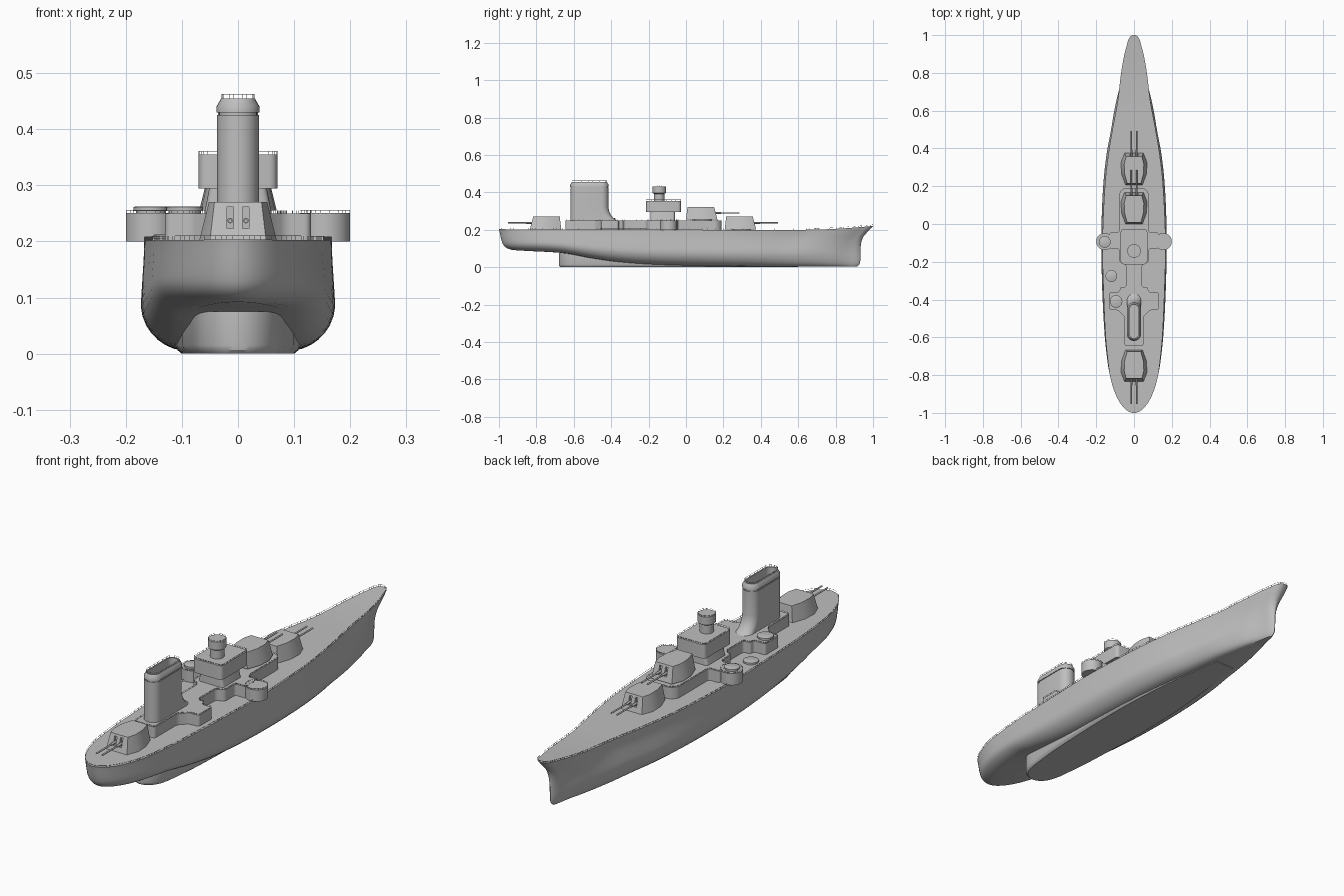
import bpy, bmesh
from math import sin, cos, pi, sqrt, radians
from mathutils import Vector, Matrix

old = bpy.data.objects.get("Cube")
if old:
    bpy.data.objects.remove(old, do_unlink=True)

grey = bpy.data.materials.new("naval grey")
grey.use_nodes = True
grey.diffuse_color = (0.52, 0.52, 0.52, 1)
grey.node_tree.nodes["Principled BSDF"].inputs["Base Color"].default_value = (0.52, 0.52, 0.52, 1)


def make(name, bm):
    bmesh.ops.recalc_face_normals(bm, faces=bm.faces)
    me = bpy.data.meshes.new(name)
    bm.to_mesh(me)
    bm.free()
    me.materials.append(grey)
    ob = bpy.data.objects.new(name, me)
    bpy.context.collection.objects.link(ob)
    return ob


def loft(name, rings, caps=True, weld=False):
    """Skin a list of closed rings of equal length."""
    bm = bmesh.new()
    rows = [[bm.verts.new(p) for p in r] for r in rings]
    n = len(rows[0])
    for a, b in zip(rows, rows[1:]):
        for i in range(n):
            j = (i + 1) % n
            bm.faces.new((a[i], a[j], b[j], b[i]))
    if caps:
        bm.faces.new(rows[0])
        bm.faces.new(rows[-1])
    if weld:
        bmesh.ops.remove_doubles(bm, verts=bm.verts, dist=0.0003)
    return make(name, bm)


def mirrored(half):
    return half + [(-x, y) for x, y in reversed(half) if abs(x) > 1e-6]


def prism(name, half, z0, z1, radius=0, taper=1):
    """Extrude a mirrored outline, rounding its upright corners."""
    pts = mirrored(half)
    ob = loft(name, [[(x, y, z0) for x, y in pts], [(x * taper, y, z1) for x, y in pts]])
    if radius:
        bm = bmesh.new()
        bm.from_mesh(ob.data)
        up = [e for e in bm.edges if abs(e.verts[0].co.z - e.verts[1].co.z) > 0.001]
        bmesh.ops.bevel(bm, geom=up, offset=radius, segments=4, profile=0.5,
                        affect='EDGES', clamp_overlap=True)
        bm.to_mesh(ob.data)
        bm.free()
    return ob


def circle(r, x, y, z, n=32):
    return [(x + r * cos(2 * pi * i / n), y + r * sin(2 * pi * i / n), z) for i in range(n)]


def drum(name, x, y, steps):
    return loft(name, [circle(r, x, y, z) for z, r in steps])


def curve(table, v):
    """Smooth interpolation through (position, value) pairs."""
    if v <= table[0][0]:
        return table[0][1]
    if v >= table[-1][0]:
        return table[-1][1]
    k = max(i for i in range(len(table) - 1) if table[i][0] <= v)

    def slope(i):
        a, b = table[max(i - 1, 0)], table[min(i + 1, len(table) - 1)]
        return (b[1] - a[1]) / (b[0] - a[0])
    (x0, y0), (x1, y1) = table[k], table[k + 1]
    h = x1 - x0
    s = (v - x0) / h
    return ((2*s**3 - 3*s*s + 1) * y0 + (s**3 - 2*s*s + s) * h * slope(k)
            + (3*s*s - 2*s**3) * y1 + (s**3 - s*s) * h * slope(k + 1))


def railing(name, pts, height=0.007, spacing=0.012, t=0.0007):
    """Posts and a top rail around a closed outline."""
    bm = bmesh.new()

    def bar(a, b):
        d = b - a
        m = (Matrix.Translation((a + b) / 2) @ d.to_track_quat('Z', 'Y').to_matrix().to_4x4()
             @ Matrix.Diagonal((t, t, d.length, 1)))
        bmesh.ops.create_cube(bm, size=1, matrix=m)
    up = Vector((0, 0, height))
    pts = [Vector(p) for p in pts]
    for a, b in zip(pts, pts[1:] + pts[:1]):
        if (b - a).length < 1e-4:
            continue
        bar(a + up, b + up)
        n = max(1, round((b - a).length / spacing))
        for i in range(n):
            p = a.lerp(b, i / n)
            bar(p, p + up)
    return make(name, bm)


def roof_outline(ob):
    face = max(ob.data.polygons, key=lambda f: f.center.z + f.area)
    return [ob.data.vertices[i].co for i in face.vertices]


# Hull
deck_w = [(-1, .115), (-.8, .13), (-.6, .15), (-.3, .163), (-.1, .167), (.2, .154), (.35, .138),
          (.5, .114), (.65, .086), (.8, .068), (.9, .05), (.96, .034), (1, .026)]
low_w = [(-1, .115), (-.8, .133), (-.6, .155), (-.3, .17), (0, .173), (.25, .163), (.42, .145),
         (.53, .125), (.68, .1), (.84, .06), (.93, .029), (1, .01)]
keel_z = [(-1, .092), (-.93, .088), (-.7, .075), (-.55, .05), (-.4, .029), (-.2, .014),
          (.1, .006), (.5, .003), (1, .003)]
deck_z = [(-1, .203), (.6, .2), (.8, .205), (1, .22)]
stern_y = [(0, -.93), (.1, -.96), (.3, -.98), (1, -1)]
bow_y = [(0, .915), (.08, .93), (.55, .935), (.75, .95), (.9, .98), (1, 1)]
levels = [1, .93, .85, .76, .66, .56, .46, .38, .3, .22, .15, .09, .05, .02, 0]


def hull_point(t, u):
    v = 2 * t - 1
    ys, yb = curve(stern_y, u), curve(bow_y, u)
    y = ys + t * (yb - ys)
    s = min(1, max(0, (u - .3) / .7))
    s = s * s * (3 - 2 * s)
    w = curve(low_w, v) * (1 - s) + curve(deck_w, v) * s
    w *= .55 + .45 * sqrt(1 - (1 - min(1, u / .42)) ** 2)
    w *= sqrt(max(0, 1 - (1 - min(1, (y - ys) / .25)) ** 2))
    w *= sqrt(max(0, 1 - (1 - min(1, (yb - y) / .03)) ** 2))
    z0 = curve(keel_z, v)
    return w, y, z0 + u * (curve(deck_z, v) - z0)


stations = [(1 - cos(pi * i / 72)) / 2 for i in range(73)]
sections = []
for t in stations:
    side = [hull_point(t, u) for u in levels]
    sections.append(side + [(-x, y, z) for x, y, z in reversed(side)])
loft("hull", sections, caps=False, weld=True)
edge = [s[0] for s in sections]
railing("deck_railing", edge + [(-x, y, z) for x, y, z in reversed(edge[1:-1])], spacing=.015)

# Keel block under the raised stern
keel_w = [(-.6, .078), (-.4, .1), (0, .112), (.3, .095), (.6, .05)]
half = []
for i in range(41):
    y = -.68 + 1.28 * (i / 40) ** 2
    half.append((curve(keel_w, y) * sqrt(1 - (1 - min(1, (y + .68) / .1)) ** 2), y))
outline = mirrored(half)
loft("keel_block", [[(x * f, y + d * (y < -.6), z) for x, y in outline]
                    for z, f, d in ((0, .9, .008), (.006, .96, .002), (.015, 1, 0), (.075, 1, 0))])

# Superstructure deck
house = prism("superstructure", [
    (.055, .19), (.078, .165), (.078, -.045), (.13, -.045), (.13, -.13), (.078, -.13),
    (.078, -.2), (.042, -.215), (.042, -.335), (.075, -.335), (.075, -.36), (.13, -.36),
    (.13, -.455), (.085, -.455), (.05, -.49), (.05, -.645)], .195, .25, .012)
railing("superstructure_railing", roof_outline(house), .005)

# Side platforms
for side, x in (("left", .155), ("right", -.155)):
    drum(side + "_platform", x, -.093, [(.2, .045), (.2505, .045)])
    railing(side + "_platform_railing", circle(.0445, x, -.093, .2505), .005)

# Small round gun mounts on the right side
for name, x, y, r, z in (("forward", -.155, -.095, .031, .25), ("middle", -.12, -.275, .031, .2),
                         ("aft", -.095, -.41, .033, .25)):
    drum(name + "_mount", x, y, [(z - .005, r - .004), (z + .004, r - .004), (z + .004, r),
                                 (z + .011, r), (z + .012, r - .002)])

# Bridge tower
prism("bridge_base", [(.06, -.06), (.06, -.19)], .25, .296, .012, .85)
bridge = prism("bridge", [(.07, -.028), (.07, -.213)], .294, .355, .015)
railing("bridge_railing", roof_outline(bridge), .006)
drum("director_tower", 0, -.143, [(.35, .028), (.392, .028), (.397, .036), (.432, .036)])
railing("director_railing", circle(.0355, 0, -.143, .432, 20), .005)


# Funnel
def stadium(z, w, y0, y1, n=12):
    front = [(w * cos(pi * i / n), y1 - w + w * sin(pi * i / n), z) for i in range(n + 1)]
    back = [(-w * cos(pi * i / n), y0 + w - w * sin(pi * i / n), z) for i in range(n + 1)]
    return front + back


body = [(.245, -.36), (.255, -.378), (.265, -.39), (.28, -.402), (.3, -.411), (.32, -.415), (.425, -.415)]
rings = [stadium(z, .037, -.618, y1) for z, y1 in body]
for z, w in ((.425, .034), (.43, .034), (.43, .038), (.441, .038), (.455, .03), (.455, .024), (.405, .024)):
    rings.append(stadium(z, w, -.581 - w, -.452 + w))
loft("funnel", rings)
railing("funnel_railing", stadium(.455, .029, -.61, -.423), .007)

# Main gun turrets
base = [(.05, .08), (.069, .03), (.066, -.03), (.045, -.088)]
roof = [(.042, .062), (.052, .022), (.05, -.03), (.036, -.08)]
turret = loft("forward_turret", [[(x, y, 0) for x, y in mirrored(base)],
                                 [(x, y, .068) for x, y in mirrored(roof)]])
bm = bmesh.new()
for x in (-.014, .014):
    bmesh.ops.create_cube(bm, size=1, matrix=Matrix.Translation((x, .078, .04))
                          @ Matrix.Diagonal((.012, .04, .038, 1)))
cutter = make("gun_slot_cutter", bm)
cutter.hide_render = True
cut = turret.modifiers.new("slots", 'BOOLEAN')
cut.object = cutter
cut.operation = 'DIFFERENCE'
bpy.context.view_layer.objects.active = turret
bpy.ops.object.modifier_apply(modifier=cut.name)
bpy.data.objects.remove(cutter, do_unlink=True)

bm = bmesh.new()
for x in (-.014, .014):
    for r, y0, y1 in ((.005, .04, .1), (.0035, .1, .198)):
        m = Matrix.Translation((x, (y0 + y1) / 2, .035)) @ Matrix.Rotation(pi / 2, 4, 'X')
        bmesh.ops.create_cone(bm, cap_ends=True, segments=12, radius1=r, radius2=r,
                              depth=y1 - y0, matrix=m)
guns = make("forward_guns", bm)

for name, y, z, turn in (("forward", .295, .202, 0), ("raised", .088, .255, 0), ("aft", -.755, .202, pi)):
    drum(name + "_barbette", 0, y, [(z - .012, .052), (z + .002, .052)])
    for part in (turret, guns):
        ob = part
        if name != "forward":
            ob = part.copy()
            ob.name = part.name.replace("forward", name)
            bpy.context.collection.objects.link(ob)
        ob.location = (0, y, z)
        ob.rotation_euler = (0, 0, turn)

# Smooth shading with crisp edges
bpy.ops.object.select_all(action='DESELECT')
for ob in bpy.context.scene.objects:
    if ob.type == 'MESH' and "railing" not in ob.name:
        ob.select_set(True)
        bpy.context.view_layer.objects.active = ob
bpy.ops.object.shade_smooth_by_angle(angle=radians(32))
